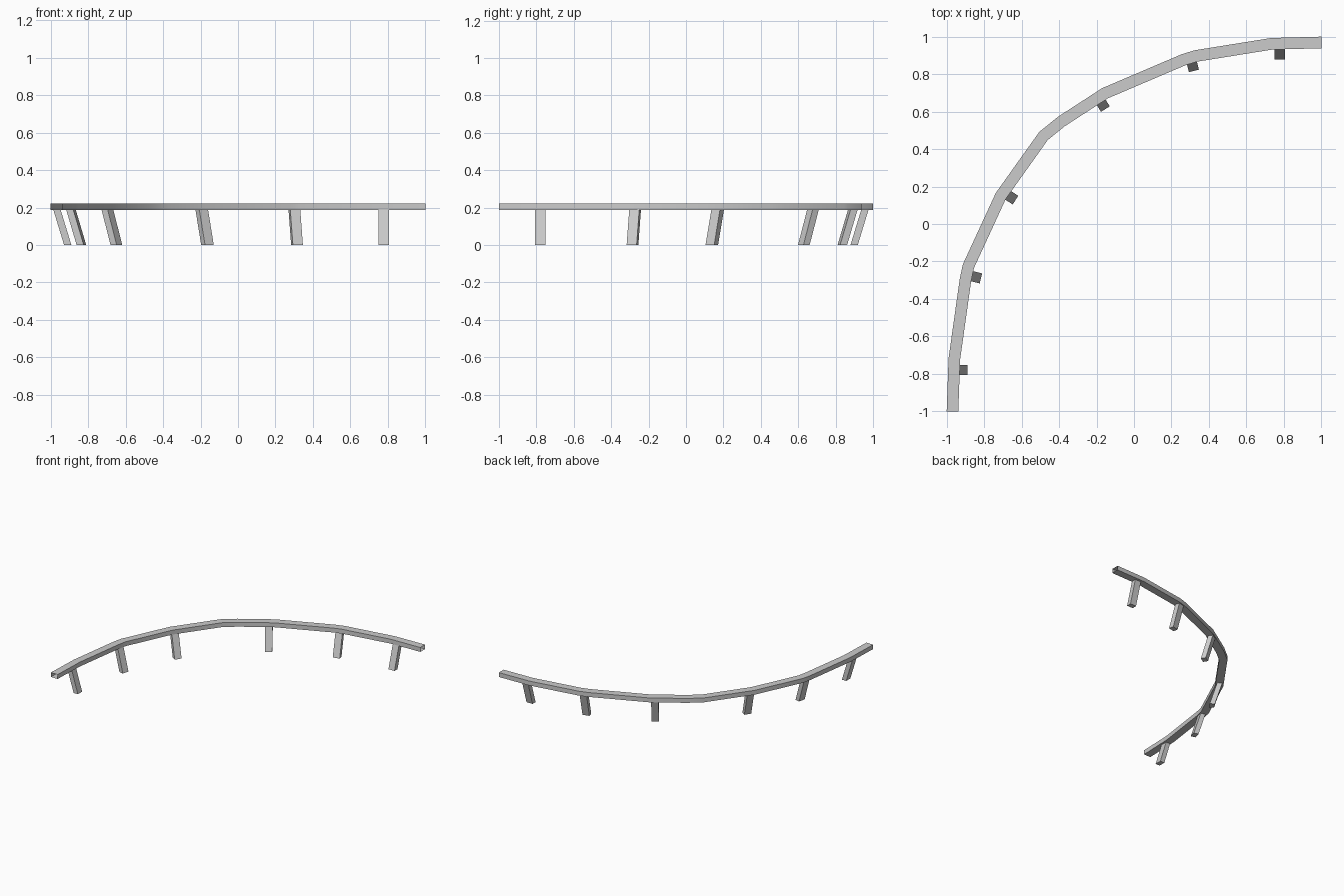
import bpy, math
from mathutils import Vector

if "Cube" in bpy.data.objects:
    bpy.data.objects.remove(bpy.data.objects["Cube"])


def make_object(name, verts, faces):
    mesh = bpy.data.meshes.new(name)
    mesh.from_pydata(verts, [], faces)
    mesh.update()
    ob = bpy.data.objects.new(name, mesh)
    bpy.context.collection.objects.link(ob)
    return ob


# Curved rail: an open-ended rectangular tube along a path, mitred at the bends
PATH = [(1, 0.969), (0.735, 0.962), (0.33, 0.897), (0.265, 0.877), (-0.155, 0.698),
        (-0.388, 0.547), (-0.483, 0.47), (-0.711, 0.15), (-0.884, -0.225),
        (-0.900, -0.30), (-0.959, -0.72), (-0.969, -1)]
HALF, LOW, HIGH = 0.031, 0.186, 0.222
pts = [Vector(p) for p in PATH]
verts, faces = [], []
for i, p in enumerate(pts):
    a = (p - pts[i - 1]).normalized() if i > 0 else None
    b = (pts[i + 1] - p).normalized() if i < len(pts) - 1 else None
    t = ((a or b) + (b or a)).normalized()
    out = Vector((t.y, -t.x)) * HALF / t.dot(a or b)
    if a is None:
        out = Vector((0, HALF))
    elif b is None:
        out = Vector((-HALF, 0))
    if out.dot(Vector((-1, 1))) < 0:
        out = -out
    for s, z in ((1, LOW), (1, HIGH), (-1, HIGH), (-1, LOW)):
        verts.append((p.x + s * out.x, p.y + s * out.y, z))
for i in range(len(pts) - 1):
    for k in range(4):
        n = (k + 1) % 4
        faces.append((4 * i + k, 4 * i + n, 4 * i + 4 + n, 4 * i + 4 + k))
rail = make_object("rail", verts, faces)
bpy.context.view_layer.objects.active = rail
rail.select_set(True)
bpy.ops.object.mode_set(mode='EDIT')
bpy.ops.mesh.select_all(action='SELECT')
bpy.ops.mesh.normals_make_consistent(inside=False)
bpy.ops.object.mode_set(mode='OBJECT')
bpy.ops.object.shade_smooth_by_angle(angle=math.radians(30))


# Posts: slanted boxes leaning outward from the ground to the rail
def post(name, x, y, degrees, lean=0.058, width=0.055, depth=0.039, top=0.19):
    r = math.radians(degrees)
    along = Vector((math.cos(r), math.sin(r)))
    out = Vector((-math.sin(r), math.cos(r)))
    v = []
    for z, shift in ((0, 0), (top, lean)):
        for sx, sy in ((-1, -1), (1, -1), (1, 1), (-1, 1)):
            q = Vector((x, y)) + along * sx * width / 2 + out * (sy * depth / 2 + shift)
            v.append((q.x, q.y, z))
    f = [(3, 2, 1, 0), (4, 5, 6, 7)]
    f += [(k, (k + 1) % 4, (k + 1) % 4 + 4, k + 4) for k in range(4)]
    make_object(name, v, f)


POSTS = [(0.778, 0.899, 0), (0.315, 0.836, 14), (-0.163, 0.630, 32),
         (-0.649, 0.138, 57), (-0.836, -0.286, 76), (-0.909, -0.779, 90)]
for i, (x, y, deg) in enumerate(POSTS):
    post(f"post_{i + 1}", x, y, deg)
